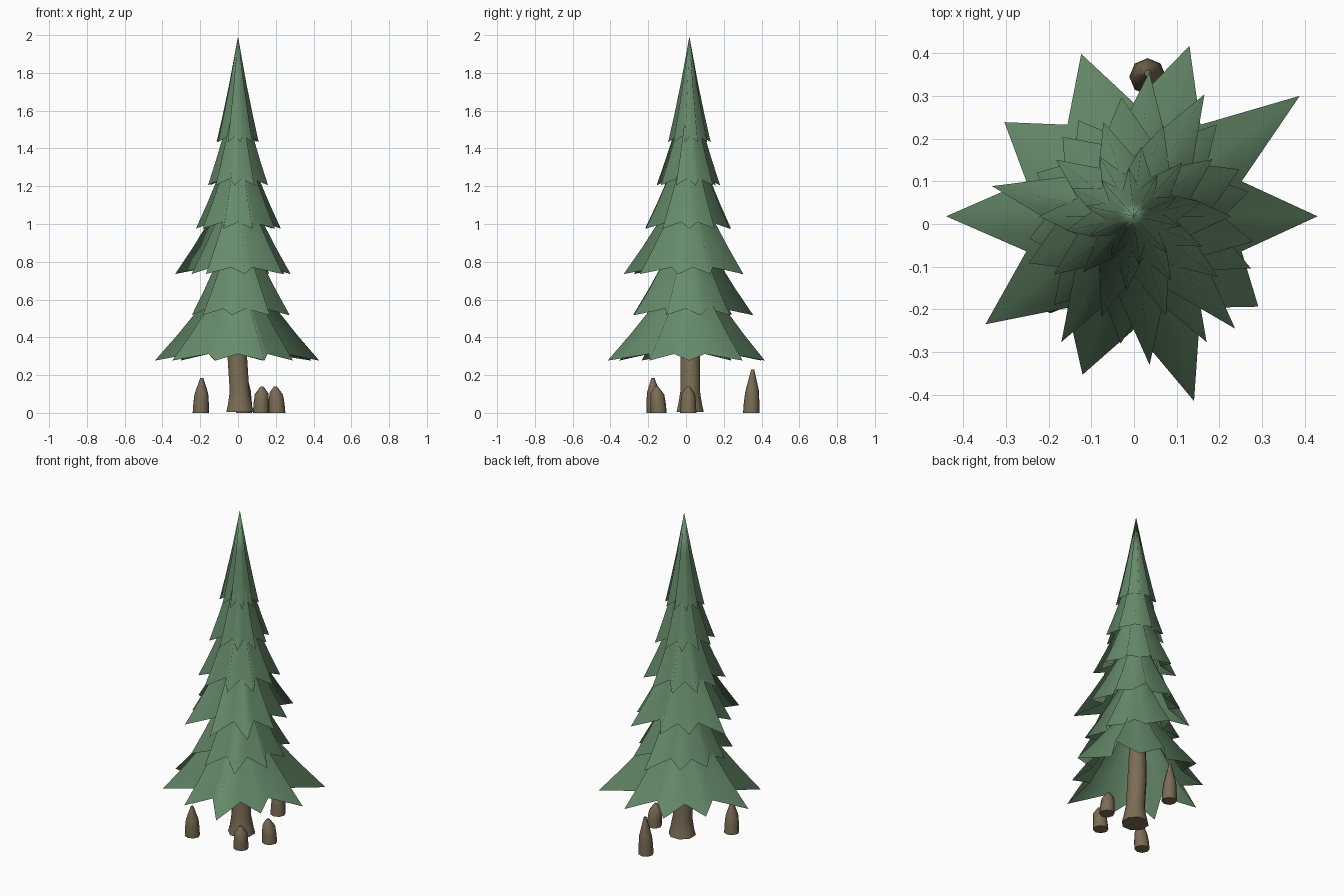
import bpy, bmesh, math, random
from mathutils import Vector

random.seed(4)
cube = bpy.data.objects.get("Cube")
if cube:
    bpy.data.objects.remove(cube, do_unlink=True)


def material(name, rgb):
    m = bpy.data.materials.new(name)
    m.use_nodes = True
    m.diffuse_color = (*rgb, 1)
    m.node_tree.nodes["Principled BSDF"].inputs["Base Color"].default_value = (*rgb, 1)
    return m


GREEN = material("pine green", (0.135, 0.26, 0.145))
BROWN = material("bark brown", (0.20, 0.15, 0.09))


def loft(name, rings, mat, cap_start=False, cap_end=False, apex=None):
    """Skin a list of equal-length point rings, with optional caps or an apex."""
    bm = bmesh.new()
    loops = [[bm.verts.new(p) for p in ring] for ring in rings]
    n = len(loops[0])
    for a, b in zip(loops, loops[1:]):
        for i in range(n):
            j = (i + 1) % n
            bm.faces.new((a[i], a[j], b[j], b[i]))
    if apex is not None:
        top = bm.verts.new(apex)
        for i in range(n):
            bm.faces.new((loops[-1][i], loops[-1][(i + 1) % n], top))
    if cap_start:
        bm.faces.new(loops[0][::-1])
    if cap_end:
        bm.faces.new(loops[-1])
    mesh = bpy.data.meshes.new(name)
    bm.to_mesh(mesh)
    bm.free()
    mesh.materials.append(mat)
    ob = bpy.data.objects.new(name, mesh)
    bpy.context.collection.objects.link(ob)
    return ob


def smooth(ob, angle):
    bpy.ops.object.select_all(action="DESELECT")
    ob.select_set(True)
    bpy.context.view_layer.objects.active = ob
    bpy.ops.object.shade_smooth_by_angle(angle=math.radians(angle))


def circle(centre, r, sides, turn=0.0):
    return [Vector(centre) + Vector((r * math.cos(turn + math.tau * i / sides),
                                     r * math.sin(turn + math.tau * i / sides), 0))
            for i in range(sides)]


# Branch tiers: pleated cones with ten pointed tips, each turned a little further
CENTRE_Y = 0.018
HEIGHT = 0.56
POINTS = 10


def branch_tier(name, z, turn, tips, valley):
    rings = []
    for t, spread in ((0, 1), (0.25, 0.72), (0.55, 0.41)):
        ring = []
        for i in range(POINTS * 2):
            a = math.radians(turn) + math.pi * i / POINTS
            is_tip = i % 2 == 0
            r = (tips[i // 2] if is_tip else valley) * spread
            lift = 0 if is_tip else 0.035 * (1 - t)
            ring.append((r * math.cos(a), CENTRE_Y + r * math.sin(a), z + HEIGHT * t + lift))
        rings.append(ring)
    smooth(loft(name, rings, GREEN, apex=(0, CENTRE_Y, z + HEIGHT)), 180)


def varied(r, amount):
    return [r * random.uniform(1 - amount, 1 + amount) for _ in range(POINTS)]


tiers = [
    ("lowest", 0.282, [.43, .48, .42, .40, .375, .44, .43, .39, .455, .36], 0.265),
    ("lower", 0.522, [.275, .29, .34, .26, .25, .25, .28, .30, .34, .30], 0.19),
    ("middle", 0.74, [.27, .33, .28, .25, .34, .27, .34, .35, .354, .285], 0.185),
    ("upper", 0.98, varied(0.235, 0.06), 0.14),
    ("high", 1.21, varied(0.168, 0.06), 0.10),
    ("top", 1.438, varied(0.112, 0.05), 0.066),
]
for k, (label, z, tips, valley) in enumerate(tiers):
    branch_tier(label + "_branches", z, 12 * k, tips, valley)

# Trunk: flared foot, slight lean
trunk = [circle((x, 0.022, z), r, 8, math.pi / 8) for x, z, r in
         ((0.01, 0.01, 0.078), (0.01, 0.05, 0.068), (0.008, 0.12, 0.056),
          (-0.005, 0.32, 0.056), (-0.01, 0.6, 0.045))]
smooth(loft("trunk", trunk, BROWN, True, True), 50)


# Stumps: leaning stubs that narrow to a blunt off-centre point
def stump(name, x, y, h, lean_x, lean_y, shoulder):
    rings = []
    for t, r, lean in ((0, 0.043, 0), (shoulder * 0.5, 0.041, 0.3),
                       (shoulder, 0.036, 0.6), (1, 0.008, 1)):
        rings.append(circle((x + lean_x * lean, y + lean_y * lean, 0.005 + h * t), r, 8))
    # Tilt the shoulder so that the point leans
    for p in rings[2]:
        p.z += 0.25 * ((p.x - x) * lean_x + (p.y - y) * lean_y) / 0.02
    smooth(loft(name, rings, BROWN, True, True), 50)


stump("front_right_stump", -0.197, -0.165, 0.185, 0.005, -0.01, 0.55)
stump("front_left_stump", 0.122, -0.145, 0.14, 0.005, -0.01, 0.72)
stump("left_stump", 0.208, 0.012, 0.14, -0.01, 0.0, 0.72)
stump("back_stump", 0.032, 0.345, 0.23, 0.0, 0.008, 0.5)

# Rest the model on the ground
bpy.context.view_layer.update()
meshes = [o for o in bpy.context.collection.objects if o.type == "MESH"]
low = min(v.co.z for o in meshes for v in o.data.vertices)
for o in meshes:
    o.location.z -= low
